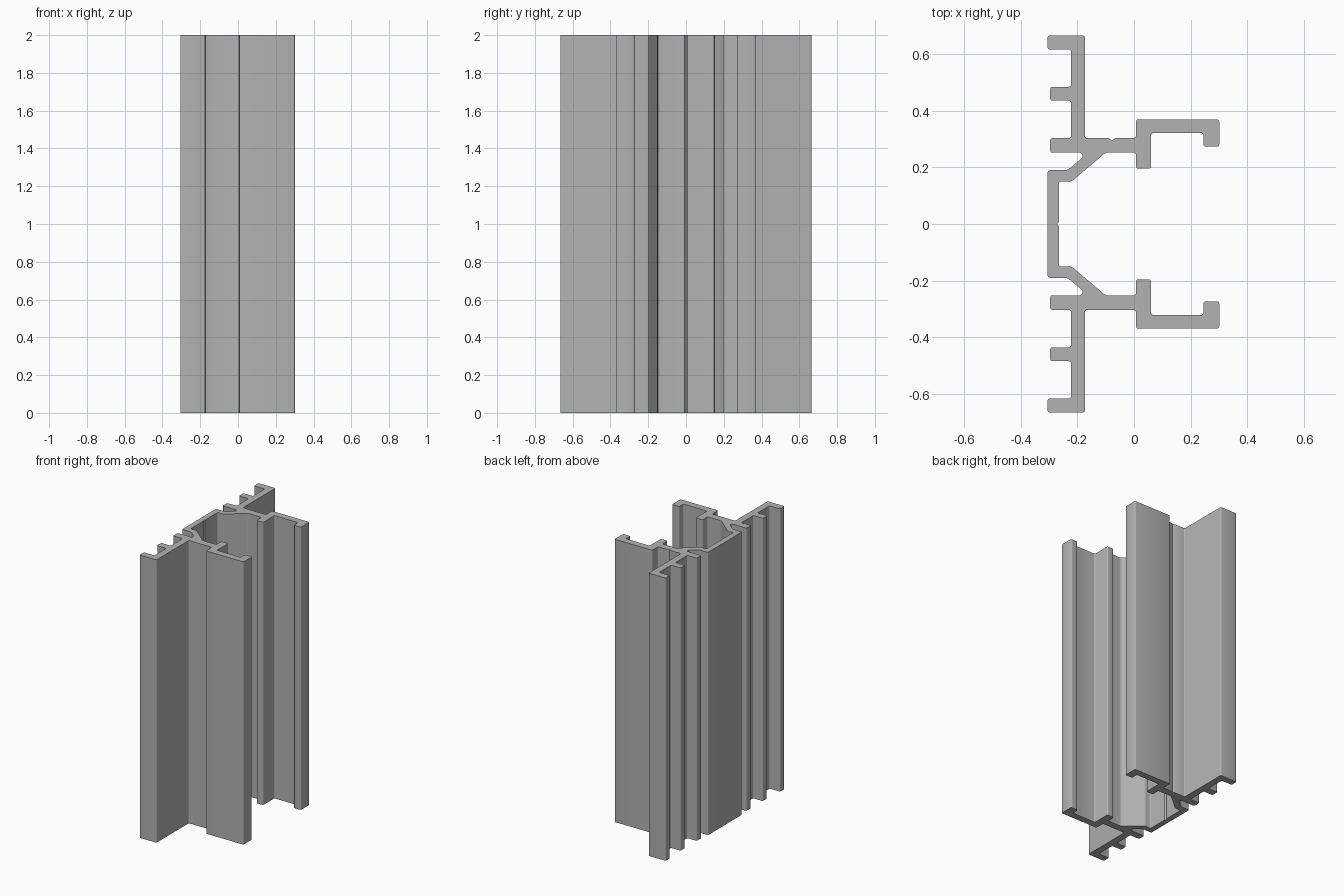
import bpy, bmesh, math
from mathutils import Vector

cube = bpy.data.objects.get("Cube")
if cube:
    bpy.data.objects.remove(cube, do_unlink=True)

HEIGHT = 2.0
RADIUS = 0.009
STEPS = 3

# Half cross-section: outer wall, ribbed flange, then the hooked arm
flange_side = [
    (-0.305, 0.19), (-0.235, 0.19), (-0.18, 0.235), (-0.185, 0.252),
    (-0.296, 0.252), (-0.296, 0.303), (-0.222, 0.303), (-0.222, 0.435),
    (-0.296, 0.435), (-0.296, 0.484), (-0.222, 0.484), (-0.222, 0.616),
    (-0.305, 0.616), (-0.305, 0.665), (-0.173, 0.665), (-0.173, 0.303),
]
arm_side = [
    (0.007, 0.303), (0.007, 0.369), (0.301, 0.369), (0.301, 0.273),
    (0.245, 0.273), (0.245, 0.321), (0.06, 0.321), (0.06, 0.195),
    (0.007, 0.195), (0.007, 0.252), (-0.1, 0.252), (-0.22, 0.15),
    (-0.265, 0.15),
]
# Small marking grooves: one on the arm, one at the centre of the inner wall
arm_groove = [(-0.09, 0.303), (-0.078, 0.295), (-0.066, 0.303)]
wall_groove = [(-0.265, 0.008), (-0.272, 0), (-0.265, -0.008)]


def rounded(points, radius):
    """Replace every corner of an open run by a short arc."""
    result = []
    pts = [Vector(p) for p in points]
    for i, p in enumerate(pts):
        a, b = pts[i - 1] - p, pts[(i + 1) % len(pts)] - p
        r = min(radius, a.length * 0.45, b.length * 0.45)
        start, end = p + a.normalized() * r, p + b.normalized() * r
        for k in range(STEPS + 1):
            t = k / STEPS
            result.append(start * (1 - t) ** 2 + p * 2 * t * (1 - t) + end * t * t)
    return result


def half_outline(sign):
    # The closing edge of the run lies on the wall, so its ends round correctly
    run = [(-0.305, 0)] + flange_side + arm_side + [(-0.265, 0)]
    pts = rounded(run, RADIUS)
    n = STEPS + 1
    pts = pts[n:-n]
    return [Vector((p.x, sign * p.y)) for p in pts]


upper = half_outline(1)
cut = len(flange_side) * (STEPS + 1)
upper[cut:cut] = [Vector(p) for p in arm_groove]
lower = half_outline(-1)[::-1]
outline = upper + [Vector(p) for p in wall_groove] + lower

# Extrude the cross-section to full height
bm = bmesh.new()
base = bm.faces.new([bm.verts.new((p.x, p.y, 0)) for p in outline])
top = bmesh.ops.extrude_face_region(bm, geom=[base], use_keep_orig=True)
bmesh.ops.translate(bm, vec=(0, 0, HEIGHT),
                    verts=[g for g in top["geom"] if isinstance(g, bmesh.types.BMVert)])
bmesh.ops.recalc_face_normals(bm, faces=bm.faces)
mesh = bpy.data.meshes.new("extruded_rail")
bm.to_mesh(mesh)
bm.free()

# Plain aluminium grey
grey = bpy.data.materials.new("aluminium grey")
grey.use_nodes = True
colour = (0.45, 0.45, 0.45, 1)
grey.diffuse_color = colour
grey.node_tree.nodes["Principled BSDF"].inputs["Base Color"].default_value = colour
mesh.materials.append(grey)

rail = bpy.data.objects.new("extruded_rail", mesh)
bpy.context.collection.objects.link(rail)
bpy.ops.object.select_all(action="DESELECT")
rail.select_set(True)
bpy.context.view_layer.objects.active = rail
bpy.ops.object.shade_smooth_by_angle(angle=math.radians(35))
